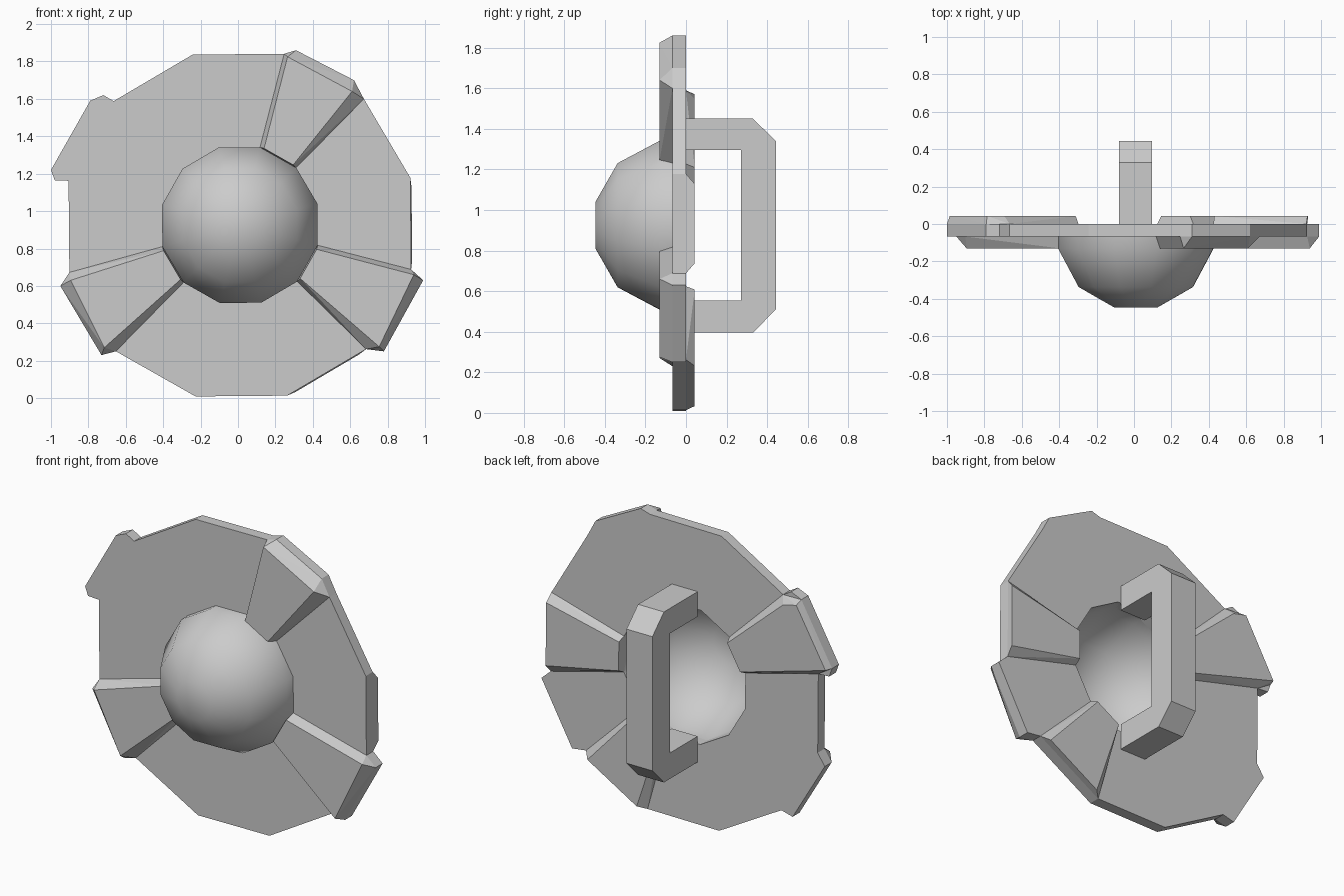
import bpy, bmesh, math
from mathutils import Vector

if "Cube" in bpy.data.objects:
    bpy.data.objects.remove(bpy.data.objects["Cube"])

CX, CZ = 0.01, 0.925
R_IN, R_OUT = 0.43, 0.946

def polar(r, deg):
    a = math.radians(deg)
    return (CX + r * math.cos(a), CZ + r * math.sin(a))

def ang(k):
    return 15.5 + 30 * k

def finish(bm, name):
    bmesh.ops.recalc_face_normals(bm, faces=bm.faces)
    me = bpy.data.meshes.new(name)
    bm.to_mesh(me)
    bm.free()
    ob = bpy.data.objects.new(name, me)
    bpy.context.collection.objects.link(ob)
    return ob

def slab(name, polys, axis_vec, place):
    """Extrude flat polygons (shared corners merged) along a vector."""
    bm = bmesh.new()
    for p in polys:
        bm.faces.new([bm.verts.new(place(q)) for q in p])
    bmesh.ops.remove_doubles(bm, verts=bm.verts, dist=1e-4)
    ext = bmesh.ops.extrude_face_region(bm, geom=bm.faces[:], use_keep_orig=True)
    moved = [g for g in ext["geom"] if isinstance(g, bmesh.types.BMVert)]
    bmesh.ops.translate(bm, verts=moved, vec=Vector(axis_vec))
    return finish(bm, name)

def raised_plate(name, k, y0, y1, tab, top):
    """Bevelled wedge standing on sector k of the disc."""
    base = [polar(R_IN, ang(k)), polar(R_OUT, ang(k)), *tab,
            polar(R_OUT, ang(k + 1)), polar(R_IN, ang(k + 1))]
    upper = [polar(R_IN, ang(k) + 3), *top, polar(R_IN, ang(k + 1) - 3)]
    bm = bmesh.new()
    for pts, y in ((base, y0), (upper, y1)):
        for x, z in pts:
            bm.verts.new((x, y, z))
    bmesh.ops.convex_hull(bm, input=bm.verts[:])
    bmesh.ops.dissolve_limit(bm, angle_limit=0.02, verts=bm.verts[:], edges=bm.edges[:])
    return finish(bm, name)

# Disc: twelve sectors, four of them with tabs past the rim
tabs = {
    1: [(0.62, 1.70), (0.31, 1.86)],
    4: [(-0.72, 1.62), (-0.79, 1.59), (-1.0, 1.22), (-0.98, 1.165)],
    6: [(-0.95, 0.60), (-0.73, 0.23)],
    10: [(0.78, 0.25), (0.99, 0.63)],
}
sectors = [[polar(R_IN, ang(k)), polar(R_OUT, ang(k)), *tabs.get(k, []),
            polar(R_OUT, ang(k + 1)), polar(R_IN, ang(k + 1))] for k in range(12)]
slab("shield_disc", sectors, (0, 0.067, 0), lambda q: (q[0], -0.067, q[1]))

# Raised plates on the front
front_tops = {
    1: [(0.61, 1.64), (0.265, 1.825)],
    6: [(-0.895, 0.63), (-0.715, 0.27)],
    10: [(0.755, 0.275), (0.94, 0.66)],
}
for k, top in front_tops.items():
    raised_plate("front_plate", k, -0.067, -0.13, tabs[k], top)

# Raised plates on the back
for k in (4, 9, 11):
    tab = tabs[4][1:3] if k == 4 else []
    top = [polar(R_OUT - 0.006, ang(k) + 3), *([(-0.785, 1.57), (-0.985, 1.22)] if k == 4 else []),
           polar(R_OUT - 0.006, ang(k + 1) - 3)]
    raised_plate("back_plate", k, 0.0, 0.043, tab, top)

# Hollow central boss
bm = bmesh.new()
rings = []
for r, y in ((R_IN, 0.0), (R_IN, -0.13), (0.316, -0.337), (0.118, -0.447)):
    ring = []
    for k in range(12):
        x, z = polar(r, ang(k))
        ring.append(bm.verts.new((x, y, z)))
    rings.append(ring)
for a, b in zip(rings, rings[1:]):
    for i in range(12):
        j = (i + 1) % 12
        bm.faces.new((a[i], a[j], b[j], b[i]))
bm.faces.new(rings[-1])
boss = finish(bm, "boss")
for p in boss.data.polygons:
    p.use_smooth = True

# Hand grip on the back
grip = [(0, 1.45), (0.33, 1.45), (0.443, 1.34), (0.443, 0.51), (0.33, 0.395),
        (0, 0.395), (0, 0.555), (0.27, 0.555), (0.27, 1.295), (0, 1.295)]
slab("hand_grip", [grip], (0.177, 0, 0), lambda q: (-0.08, q[0], q[1]))
